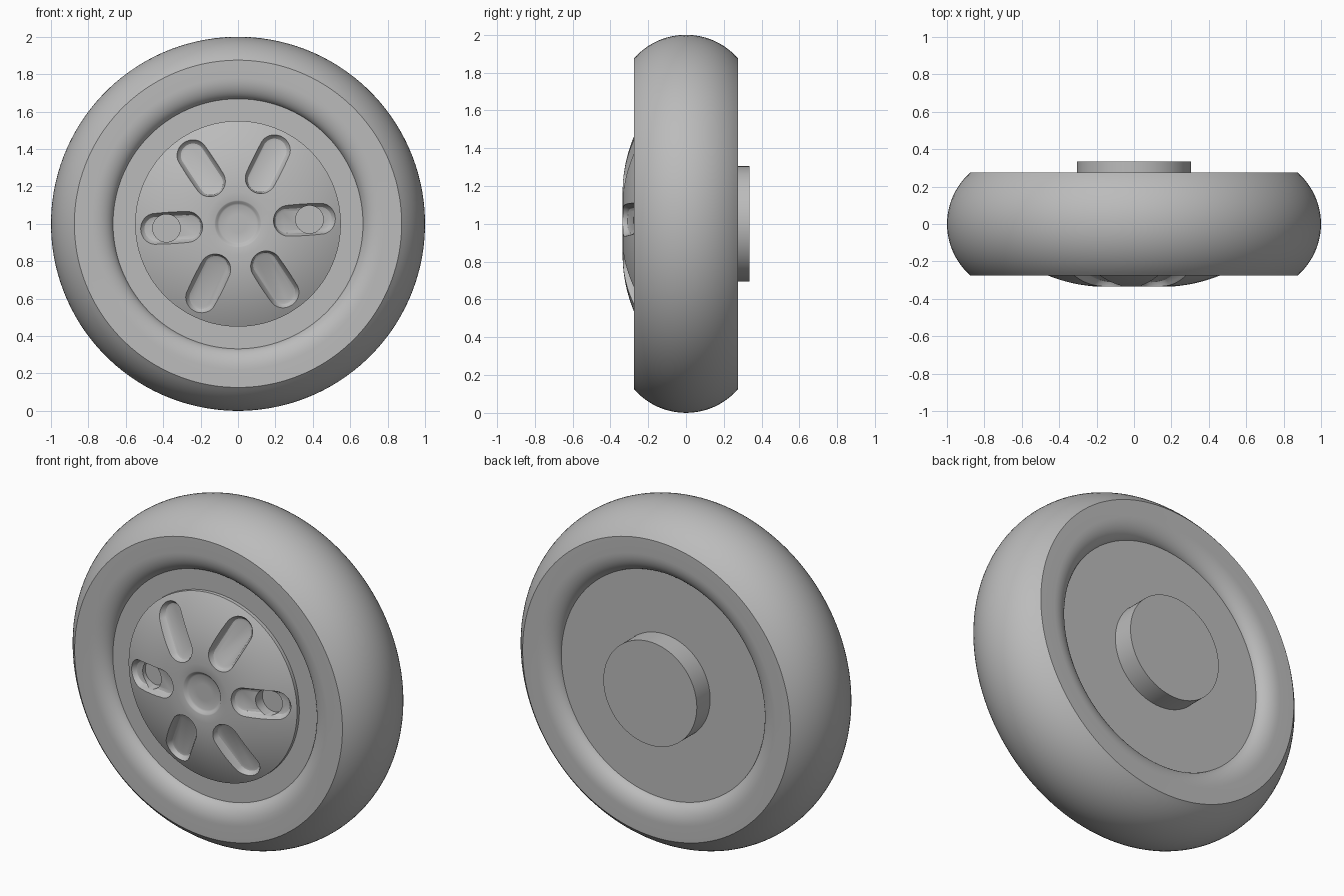
import bpy
import bmesh
from math import sin, cos, pi, radians, atan, asin
from mathutils import Matrix

cube = bpy.data.objects.get("Cube")
if cube:
    bpy.data.objects.remove(cube, do_unlink=True)

grey = bpy.data.materials.new("plain grey")
grey.use_nodes = True
grey.diffuse_color = (0.5, 0.5, 0.5, 1)
grey.node_tree.nodes["Principled BSDF"].inputs["Base Color"].default_value = grey.diffuse_color

# Wheel frame: local z points out of the front, local x and y lie in the wheel plane
WHEEL = Matrix.Translation((0, 0, 1)) @ Matrix.Rotation(radians(90), 4, "X")


def loft(name, profile, matrix=WHEEL, straight=0, segments=128, closed=False):
    """Stack rings of (radius, height); a straight length turns circles into slots."""
    bm = bmesh.new()
    rings = []
    for radius, height in profile:
        ring = []
        for k in range(segments):
            a = 2 * pi * (k + 0.5) / segments
            shift = straight if cos(a) > 0 else -straight
            ring.append(bm.verts.new((radius * cos(a) + shift, radius * sin(a), height)))
        rings.append(ring)
    pairs = list(zip(rings, rings[1:]))
    if closed:
        pairs.append((rings[-1], rings[0]))
    else:
        bm.faces.new(rings[0])
        bm.faces.new(rings[-1])
    for low, high in pairs:
        for k in range(segments):
            n = (k + 1) % segments
            bm.faces.new((low[k], low[n], high[n], high[k]))
    bmesh.ops.recalc_face_normals(bm, faces=bm.faces)
    mesh = bpy.data.meshes.new(name)
    bm.to_mesh(mesh)
    bm.free()
    mesh.materials.append(grey)
    obj = bpy.data.objects.new(name, mesh)
    obj.matrix_world = matrix
    bpy.context.collection.objects.link(obj)
    return obj


def activate(obj):
    bpy.ops.object.select_all(action="DESELECT")
    obj.select_set(True)
    bpy.context.view_layer.objects.active = obj


def cut(target, cutter):
    cutter.hide_render = True
    mod = target.modifiers.new("cut", "BOOLEAN")
    mod.operation = "DIFFERENCE"
    mod.solver = "EXACT"
    mod.object = cutter
    activate(target)
    bpy.ops.object.modifier_apply(modifier=mod.name)
    bpy.data.objects.remove(cutter, do_unlink=True)


# Tyre: rounded tread, flat sidewalls, and a lip rolling in to the wheel disc
half_width, tread_radius = 0.275, 0.365
spread = asin(half_width / tread_radius)
tread = [(1 - tread_radius * (1 - cos(t)), tread_radius * sin(t))
         for t in (spread * i / 12 for i in range(-12, 13))]
lip = [(0.78 - 0.115 * sin(t), 0.195 + 0.08 * cos(t))
       for t in (pi / 2 * i / 10 for i in range(11))]
tyre = loft("tyre", tread + lip + [(r, -h) for r, h in reversed(lip)], closed=True)

# Wheel disc and the axle boss on the back
disc = loft("wheel_disc", [(0.67, -0.21), (0.67, 0.213)])
boss = loft("axle_boss", [(0.305, -0.335), (0.305, -0.15)])

# Domed hub cap with a shallow round dimple in the middle
flat, dome_radius, top = 0.17, 0.72, 0.335


def dome(r):
    return top - max(r - flat, 0) ** 2 / (2 * dome_radius)


rim = 0.55
profile = [(0.05, 0.317), (0.1, 0.317), (0.11, 0.322), (0.12, 0.333), (0.126, top)]
profile += [(r, dome(r)) for r in (flat + (rim - flat) * i / 20 for i in range(21))]
cap = loft("hub_cap", profile + [(rim, 0.15), (0.05, 0.15)])

# Six sloped slots around the cap, each sunk along the dome's surface
slot_radius = 0.36
tilt = atan((slot_radius - flat) / dome_radius)
slot_profile = [(0.052, -0.045), (0.064, -0.041), (0.073, -0.03),
                (0.079, -0.016), (0.086, 0), (0.1, 0.04)]
for i in range(6):
    spin = Matrix.Rotation(radians(3.5 + 60 * i), 4, "Z")
    place = (WHEEL @ spin @ Matrix.Translation((slot_radius, 0, dome(slot_radius)))
             @ Matrix.Rotation(tilt, 4, "Y"))
    cut(cap, loft("slot_cutter", slot_profile, place, straight=0.093, segments=40))

# Two round holes through opposite slots
for angle in (3.5, 183.5):
    place = WHEEL @ Matrix.Rotation(radians(angle), 4, "Z") @ Matrix.Translation((0.383, 0, 0))
    cut(cap, loft("hole_cutter", [(0.074, 0.1), (0.074, 0.4)], place, segments=48))

for part in (tyre, disc, boss, cap):
    activate(part)
    bpy.ops.object.shade_smooth_by_angle(angle=radians(30))
